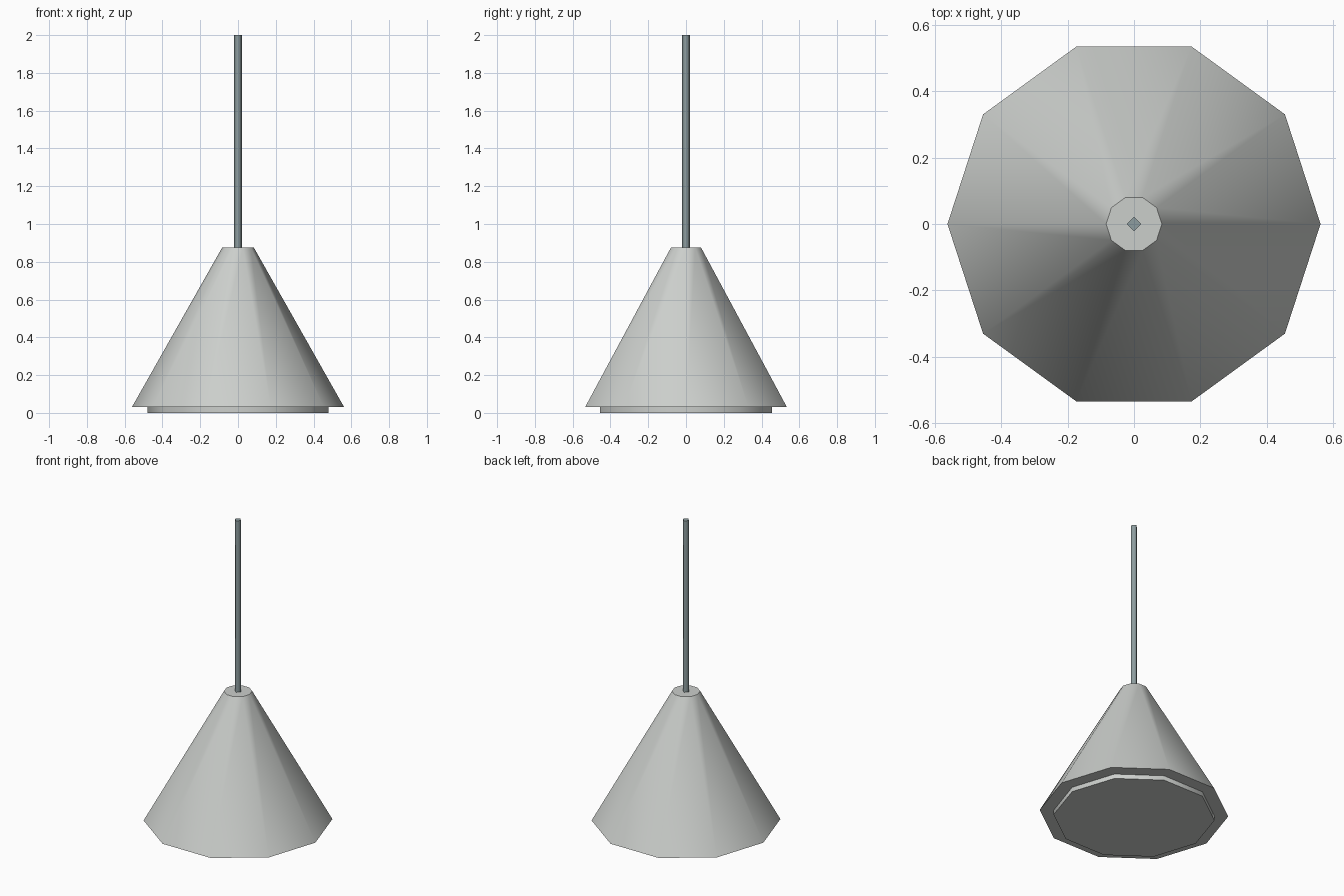
import bpy, bmesh, math

if "Cube" in bpy.data.objects:
    bpy.data.objects.remove(bpy.data.objects["Cube"])

def material(name, rgb):
    m = bpy.data.materials.new(name)
    m.diffuse_color = (*rgb, 1)
    m.use_nodes = True
    m.node_tree.nodes["Principled BSDF"].inputs["Base Color"].default_value = m.diffuse_color
    return m

shade_grey = material("light grey", (0.60, 0.62, 0.60))
cord_grey = material("blue grey", (0.27, 0.34, 0.35))

def lathe(name, profile, sides, mat):
    """Closed solid from (radius, z) rings, first corner on +x; smooth sides, flat caps."""
    bm = bmesh.new()
    rings = [[bm.verts.new((r * math.cos(2 * math.pi * i / sides),
                            r * math.sin(2 * math.pi * i / sides), z))
              for i in range(sides)] for r, z in profile]
    for a, b in zip(rings, rings[1:]):
        for i in range(sides):
            j = (i + 1) % sides
            f = bm.faces.new((a[i], a[j], b[j], b[i]))
            f.smooth = abs(f.verts[0].co.z - f.verts[2].co.z) > 0.001
    bm.faces.new(rings[0][::-1])
    bm.faces.new(rings[-1])
    bm.normal_update()
    # hard edges wherever a smooth side meets a flat cap or ledge
    for e in bm.edges:
        e.smooth = all(f.smooth for f in e.link_faces)
    me = bpy.data.meshes.new(name)
    bm.to_mesh(me)
    bm.free()
    me.materials.append(mat)
    ob = bpy.data.objects.new(name, me)
    bpy.context.collection.objects.link(ob)
    return ob

# ten-sided lamp shade with a recessed diffuser lip under it
lathe("lamp_shade", [(0.48, 0), (0.48, 0.03), (0.562, 0.03), (0.084, 0.875)], 10, shade_grey)
# thin four-sided hanging cord
lathe("hanging_cord", [(0.022, 0.875), (0.022, 2.0)], 4, cord_grey)
